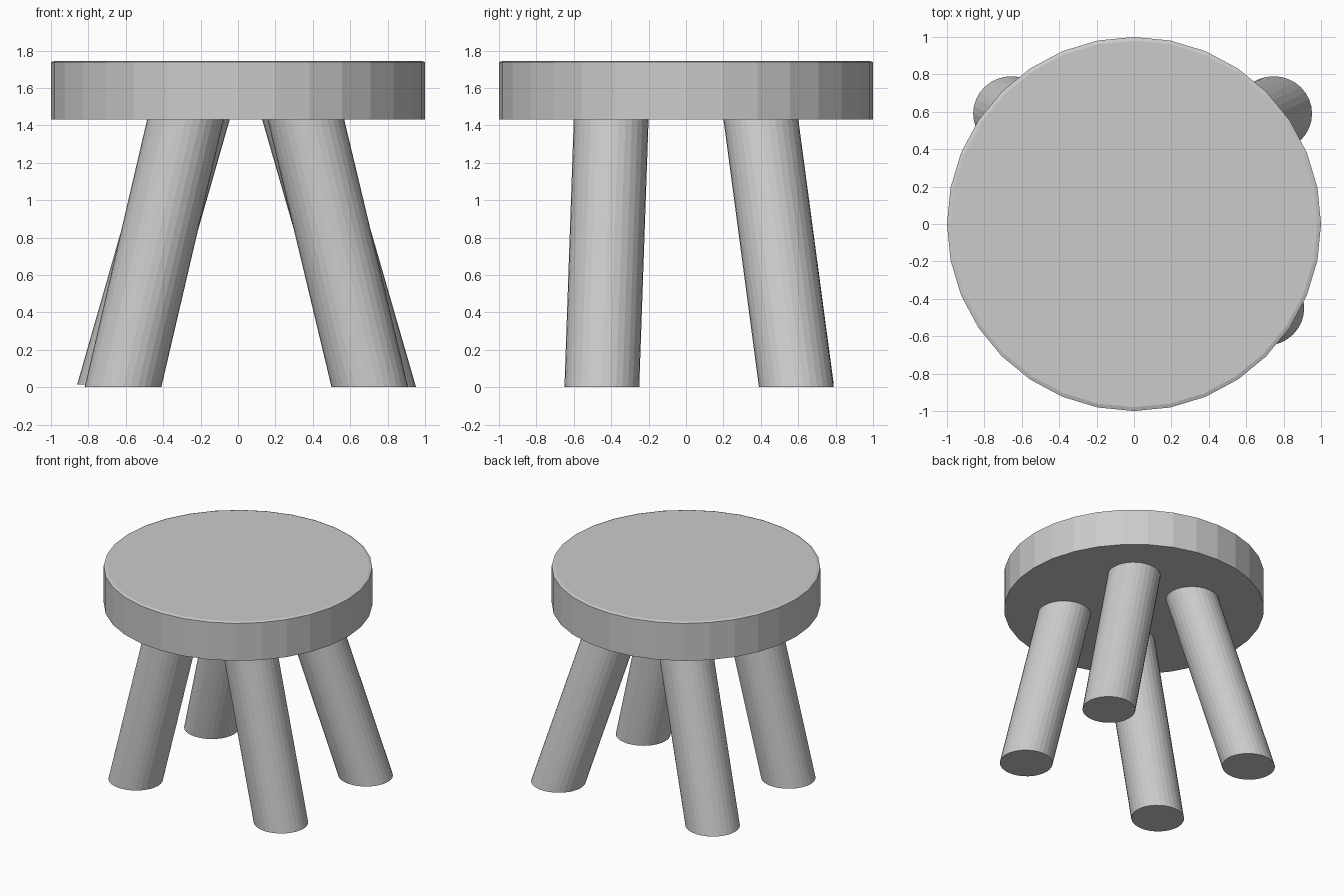
import bpy, bmesh
from math import cos, sin, pi

if "Cube" in bpy.data.objects:
    bpy.data.objects.remove(bpy.data.objects["Cube"])

SIDES = 32


def lofted(name, rings):
    """Solid skinned through horizontal rings of (x, y, z, rx, ry)."""
    bm = bmesh.new()
    loops = []
    for x, y, z, rx, ry in rings:
        loops.append([bm.verts.new((x + rx * cos(2 * pi * i / SIDES),
                                    y + ry * sin(2 * pi * i / SIDES), z))
                      for i in range(SIDES)])
    for a, b in zip(loops, loops[1:]):
        for i in range(SIDES):
            j = (i + 1) % SIDES
            bm.faces.new((a[i], a[j], b[j], b[i]))
    bm.faces.new(loops[0][::-1])
    bm.faces.new(loops[-1])
    bmesh.ops.recalc_face_normals(bm, faces=bm.faces)
    mesh = bpy.data.meshes.new(name)
    bm.to_mesh(mesh)
    bm.free()
    obj = bpy.data.objects.new(name, mesh)
    bpy.context.collection.objects.link(obj)
    return obj


# Round seat with a slightly eased top rim
lofted("seat", [(0, 0, 1.43, 1, 1), (0, 0, 1.738, 1, 1), (0, 0, 1.745, 0.98, 0.98)])

# Splayed legs: foot x, foot y, foot z, top x, top y
legs = {
    "front_left_leg": (-0.615, -0.45, 0.0, -0.28, -0.40),
    "front_right_leg": (0.705, -0.45, 0.0, 0.362, -0.40),
    "back_left_leg": (-0.655, 0.59, 0.015, -0.248, 0.40),
    "back_right_leg": (0.747, 0.59, 0.0, 0.333, 0.40),
}
for name, (fx, fy, fz, tx, ty) in legs.items():
    lofted(name, [(fx, fy, fz, 0.205, 0.2), (tx, ty, 1.435, 0.205, 0.2)])
